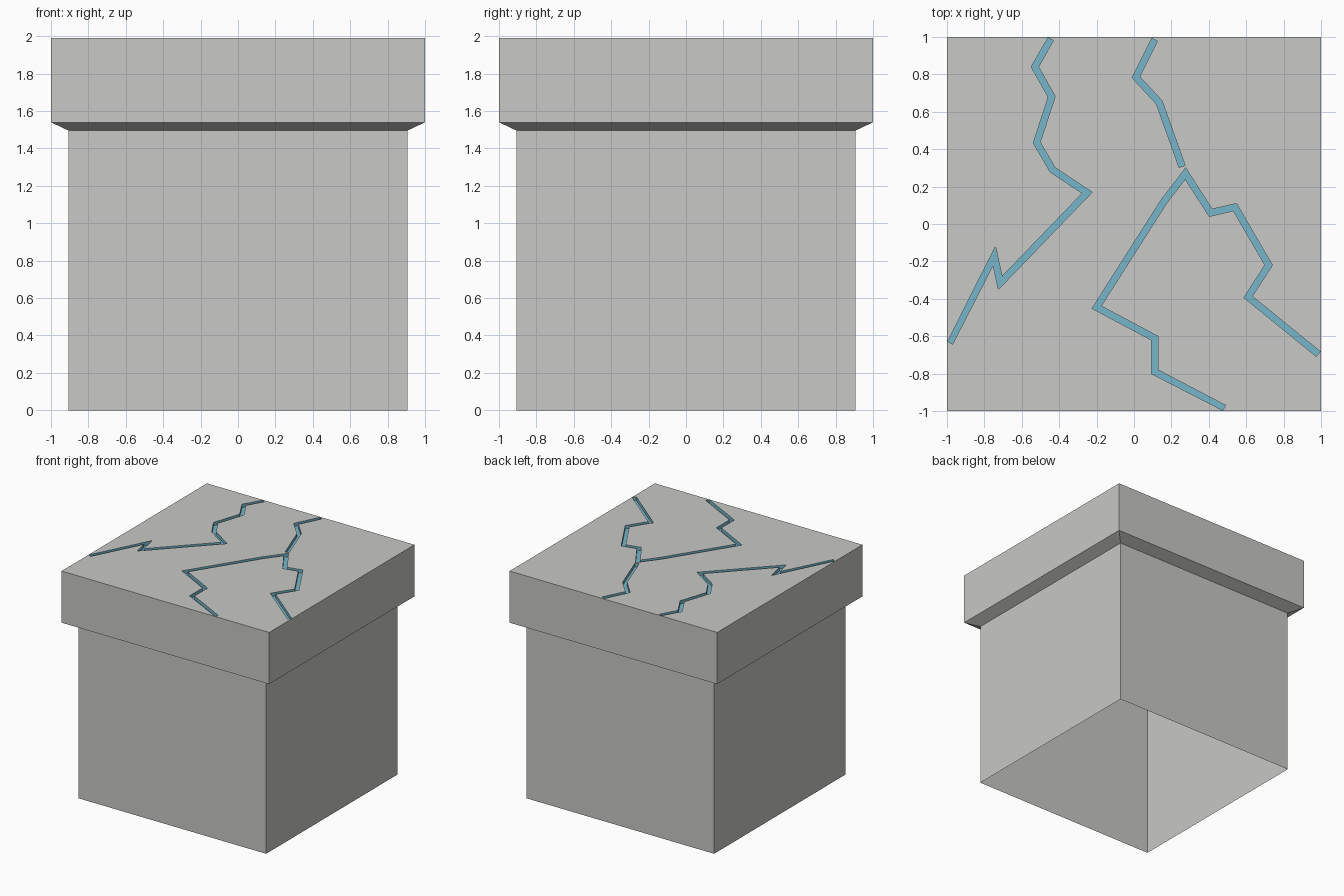
import bpy, bmesh
from mathutils import Vector
from mathutils.geometry import tessellate_polygon

if "Cube" in bpy.data.objects:
    bpy.data.objects.remove(bpy.data.objects["Cube"])

TOP, DEPTH, HALF = 1.99, 0.03, 0.017

def material(name, col):
    m = bpy.data.materials.new(name)
    m.diffuse_color = (*col, 1)
    m.use_nodes = True
    m.node_tree.nodes["Principled BSDF"].inputs["Base Color"].default_value = m.diffuse_color
    return m

stone = material("grey stone", (0.58, 0.58, 0.565))
glow = material("blue crack", (0.18, 0.47, 0.59))

# Centre lines of the three cracks on the top face
paths = [
    [(-.445, .99), (-.53, .84), (-.44, .68), (-.52, .435), (-.435, .29),
     (-.25, .167), (-.715, -.315), (-.747, -.17), (-.985, -.635)],
    [(.11, .985), (.01, .785), (.135, .65), (.257, .308)],
    [(.482, -.985), (.11, -.79), (.11, -.61), (-.20, -.445), (.16, .12),
     (.275, .27), (.41, .06), (.54, .09), (.72, -.22), (.61, -.39), (.985, -.695)],
]

def ribbon(path):
    """Mitred left and right outlines of a centre line."""
    p = [Vector(q) for q in path]
    left, right = [], []
    for i, c in enumerate(p):
        a = (c - p[i - 1]).normalized() if i else (p[1] - c).normalized()
        b = (p[i + 1] - c).normalized() if i < len(p) - 1 else a
        na, nb = Vector((-a.y, a.x)), Vector((-b.y, b.x))
        m = (na + nb).normalized()
        off = m * (HALF / max(m.dot(na), 0.25))
        for side, q in ((left, c + off), (right, c - off)):
            side.append(Vector([max(-.996, min(.996, v)) for v in q]))
    return left, right

bm = bmesh.new()

# Block sides: open-bottomed body, sloped underside, overhanging cap
rings = []
for r, z in ((.905, 0), (.905, 1.495), (1, 1.54), (1, TOP)):
    rings.append([bm.verts.new((x * r, y * r, z))
                  for x, y in ((-1, -1), (1, -1), (1, 1), (-1, 1))])
for lo, hi in zip(rings, rings[1:]):
    for i in range(4):
        j = (i + 1) % 4
        bm.faces.new((lo[i], lo[j], hi[j], hi[i]))

# Cracks: blue trough floors and walls
loops = [rings[-1]]
for path in paths:
    left, right = ribbon(path)
    n = len(path)
    outline = left + right[::-1]
    up = [bm.verts.new((q.x, q.y, TOP)) for q in outline]
    dn = [bm.verts.new((q.x, q.y, TOP - DEPTH)) for q in outline]
    loops.append(up)
    faces = []
    for i in range(2 * n):
        j = (i + 1) % (2 * n)
        faces.append(bm.faces.new((up[i], up[j], dn[j], dn[i])))
    for i in range(n - 1):
        faces.append(bm.faces.new((dn[i], dn[2 * n - 1 - i], dn[2 * n - 2 - i], dn[i + 1])))
    for f in faces:
        f.material_index = 1

# Top face with crack-shaped openings
flat = [v for loop in loops for v in loop]
for tri in tessellate_polygon([[v.co.copy() for v in loop] for loop in loops]):
    vs = [flat[i] for i in tri]
    if len(set(vs)) == 3 and bm.faces.get(vs) is None:
        bm.faces.new(vs)

bmesh.ops.recalc_face_normals(bm, faces=bm.faces[:])
bm.normal_update()
# Make sure the shell faces outwards
if sum(f.normal.z * f.calc_area() for f in bm.faces) < 0:
    bmesh.ops.reverse_faces(bm, faces=bm.faces[:])

mesh = bpy.data.meshes.new("cracked_stone_block")
bm.to_mesh(mesh)
bm.free()
mesh.materials.append(stone)
mesh.materials.append(glow)
bpy.context.collection.objects.link(bpy.data.objects.new("cracked_stone_block", mesh))
